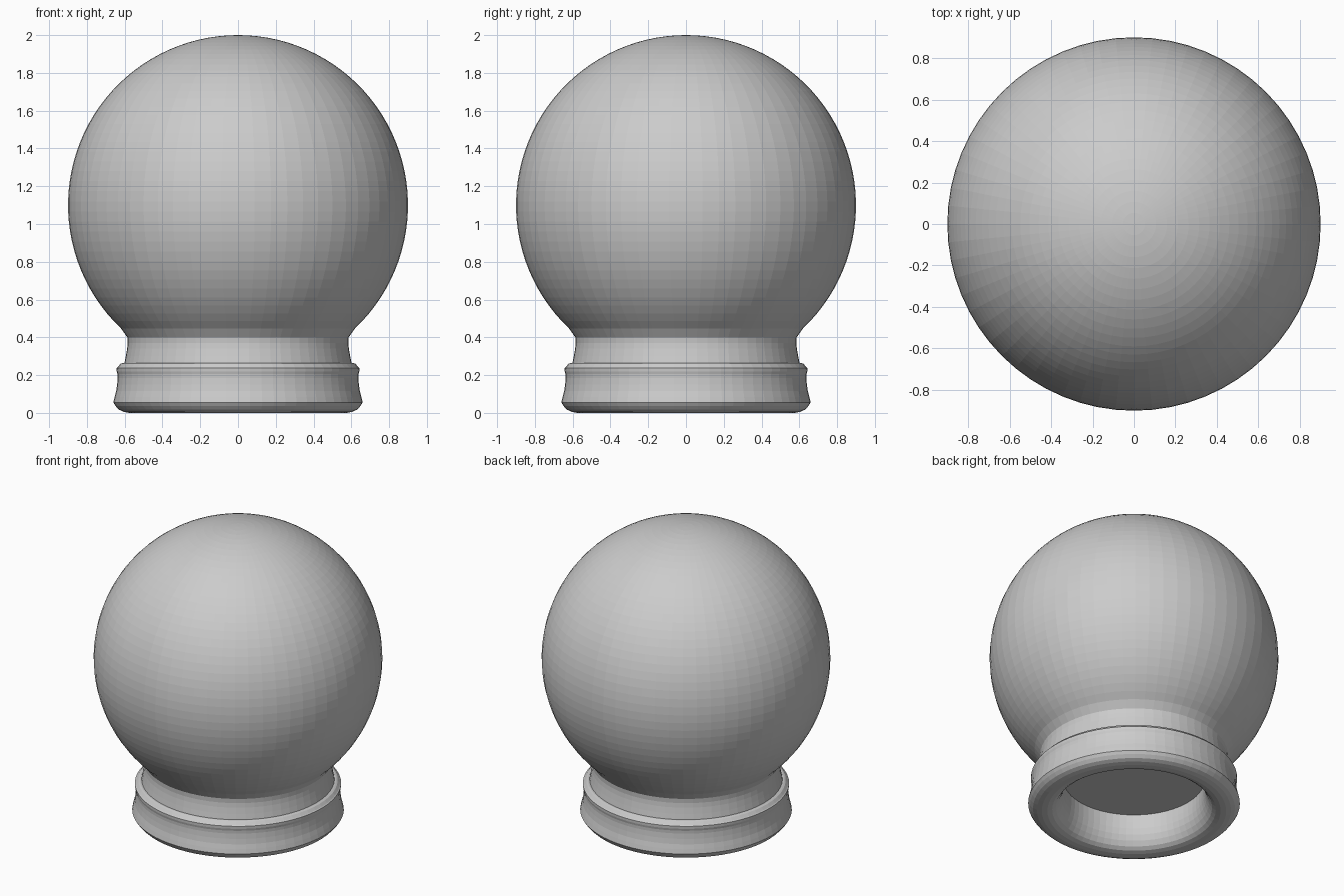
import bpy, bmesh, math

if "Cube" in bpy.data.objects:
    bpy.data.objects.remove(bpy.data.objects["Cube"])

SEGMENTS = 64


def lathe(name, profile):
    """Revolve (radius, height) points around z; radius 0 becomes a pole."""
    bm = bmesh.new()
    rings = []
    for r, z in profile:
        if r < 1e-6:
            rings.append([bm.verts.new((0, 0, z))] * SEGMENTS)
        else:
            rings.append([bm.verts.new((r * math.cos(a), r * math.sin(a), z))
                          for a in (2 * math.pi * i / SEGMENTS for i in range(SEGMENTS))])
    for low, high in zip(rings, rings[1:]):
        for i in range(SEGMENTS):
            j = (i + 1) % SEGMENTS
            corners = list(dict.fromkeys((low[i], low[j], high[j], high[i])))
            bm.faces.new(corners)
    bmesh.ops.recalc_face_normals(bm, faces=bm.faces[:])
    mesh = bpy.data.meshes.new(name)
    bm.to_mesh(mesh)
    bm.free()
    obj = bpy.data.objects.new(name, mesh)
    bpy.context.collection.objects.link(obj)
    return obj


# Globe: flat underside, flared neck, then a sphere of radius 0.9 about z = 1.1
neck = [(0, 0.225), (0.2, 0.225), (0.45, 0.225), (0.605, 0.23), (0.602, 0.26),
        (0.594, 0.30), (0.587, 0.34), (0.584, 0.37), (0.586, 0.40)]
start, rows = math.radians(-46.5), 40
ball = []
for i in range(rows + 1):
    a = start + (math.pi / 2 - start) * i / rows
    ball.append((0.9 * math.cos(a), 1.1 + 0.9 * math.sin(a)))
lathe("globe", neck + ball)

# Base: hollow collar with a rolled foot and bevelled top lip
collar = [(0.44, 0.235), (0.44, 0.17), (0.443, 0.13), (0.452, 0.09), (0.467, 0.055),
          (0.487, 0.028), (0.51, 0.011), (0.54, 0.003), (0.575, 0.003), (0.605, 0.009),
          (0.63, 0.02), (0.648, 0.036), (0.66, 0.055), (0.653, 0.085), (0.645, 0.115),
          (0.64, 0.15), (0.637, 0.185), (0.638, 0.205), (0.642, 0.22), (0.643, 0.238),
          (0.636, 0.243), (0.622, 0.26), (0.612, 0.264), (0.595, 0.264)]
collar = [(r, max(0, z - 0.003) if z < 0.03 else z) for r, z in collar]
lathe("base_collar", collar)
